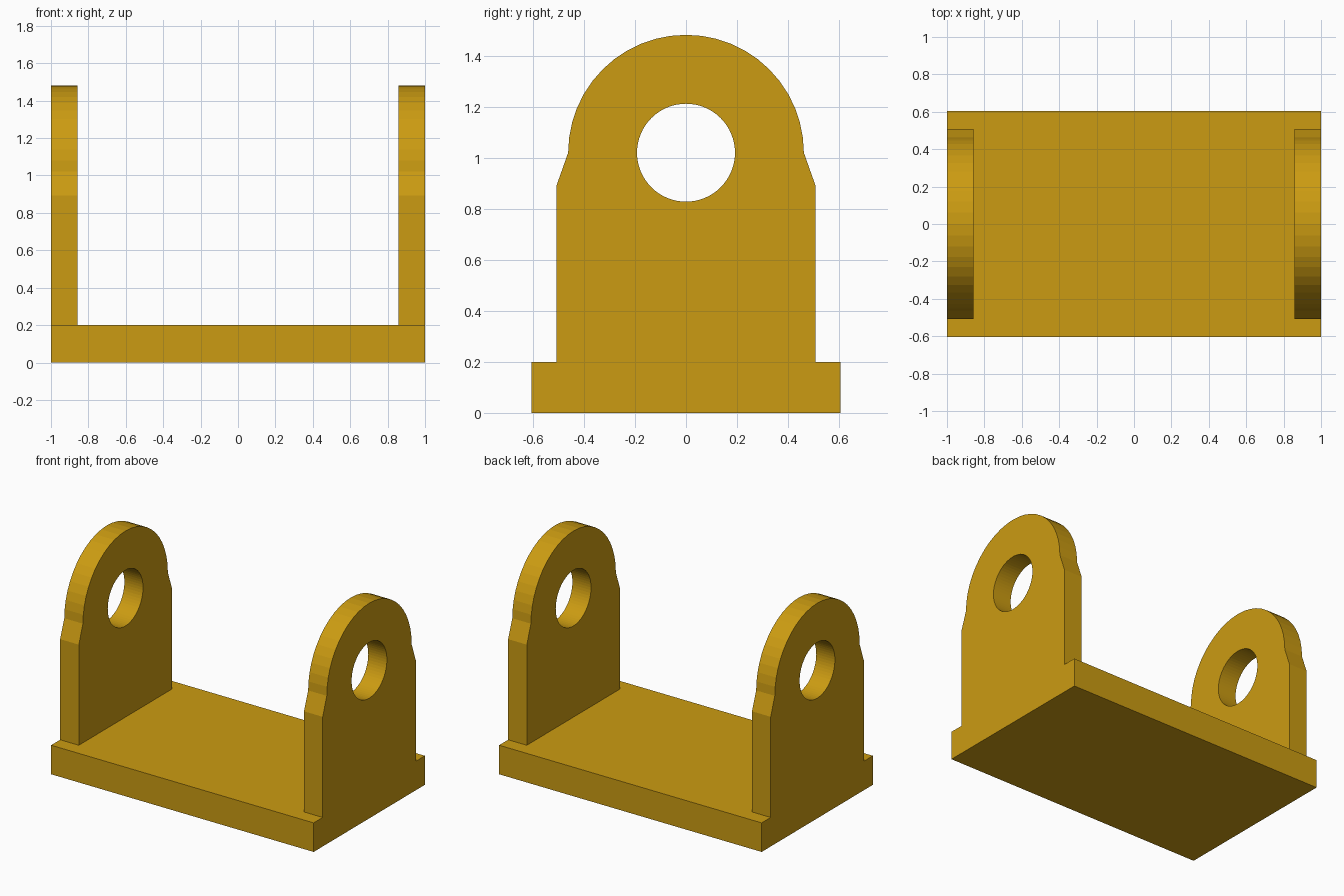
import bpy, bmesh
from math import sin, cos, pi

if "Cube" in bpy.data.objects:
    bpy.data.objects.remove(bpy.data.objects["Cube"])

gold = bpy.data.materials.new("gold")
gold.diffuse_color = (0.6, 0.33, 0.006, 1)
gold.use_nodes = True
gold.node_tree.nodes["Principled BSDF"].inputs["Base Color"].default_value = gold.diffuse_color

BASE_X, BASE_Y, BASE_Z = 1.0, 0.605, 0.2
PIVOT_Z, EYE_R, HOLE_R, LUG_T = 1.02, 0.462, 0.192, 0.142


def finish(name, bm):
    bmesh.ops.recalc_face_normals(bm, faces=bm.faces[:])
    mesh = bpy.data.meshes.new(name)
    bm.to_mesh(mesh)
    bm.free()
    mesh.materials.append(gold)
    obj = bpy.data.objects.new(name, mesh)
    bpy.context.collection.objects.link(obj)
    return obj


def arc(radius, start, end, steps):
    angles = [start + (end - start) * i / steps for i in range(steps + 1)]
    return [(radius * cos(a), PIVOT_Z + radius * sin(a)) for a in angles]


def lug(name, x):
    """Upright plate: outline and hole filled in the YZ plane, then thickened."""
    outline = [(-0.507, 0.893), (-0.507, BASE_Z), (0.507, BASE_Z), (0.507, 0.893)]
    outline += arc(EYE_R, 0, pi, 24)
    hole = arc(HOLE_R, 0, 2 * pi, 64)[:-1]
    bm = bmesh.new()
    edges = []
    for loop in (outline, hole):
        vs = [bm.verts.new((x, y, z)) for y, z in loop]
        edges += [bm.edges.new((vs[i - 1], vs[i])) for i in range(len(vs))]
    bmesh.ops.triangle_fill(bm, edges=edges, use_beauty=True, normal=(1, 0, 0))
    # merge the flat triangles, keeping the hole
    bmesh.ops.dissolve_limit(bm, angle_limit=0.01, verts=bm.verts[:], edges=bm.edges[:])
    ext = bmesh.ops.extrude_face_region(bm, geom=bm.faces[:], use_keep_orig=True)
    moved = [g for g in ext["geom"] if isinstance(g, bmesh.types.BMVert)]
    bmesh.ops.translate(bm, verts=moved, vec=(LUG_T, 0, 0))
    return finish(name, bm)


# Base plate
bm = bmesh.new()
bmesh.ops.create_cube(bm, size=1)
bmesh.ops.scale(bm, verts=bm.verts[:], vec=(2 * BASE_X, 2 * BASE_Y, BASE_Z))
bmesh.ops.translate(bm, verts=bm.verts[:], vec=(0, 0, BASE_Z / 2))
finish("base_plate", bm)

# Pair of pivot lugs, flush with the base ends
lug("left_lug", -BASE_X)
lug("right_lug", BASE_X - LUG_T)
